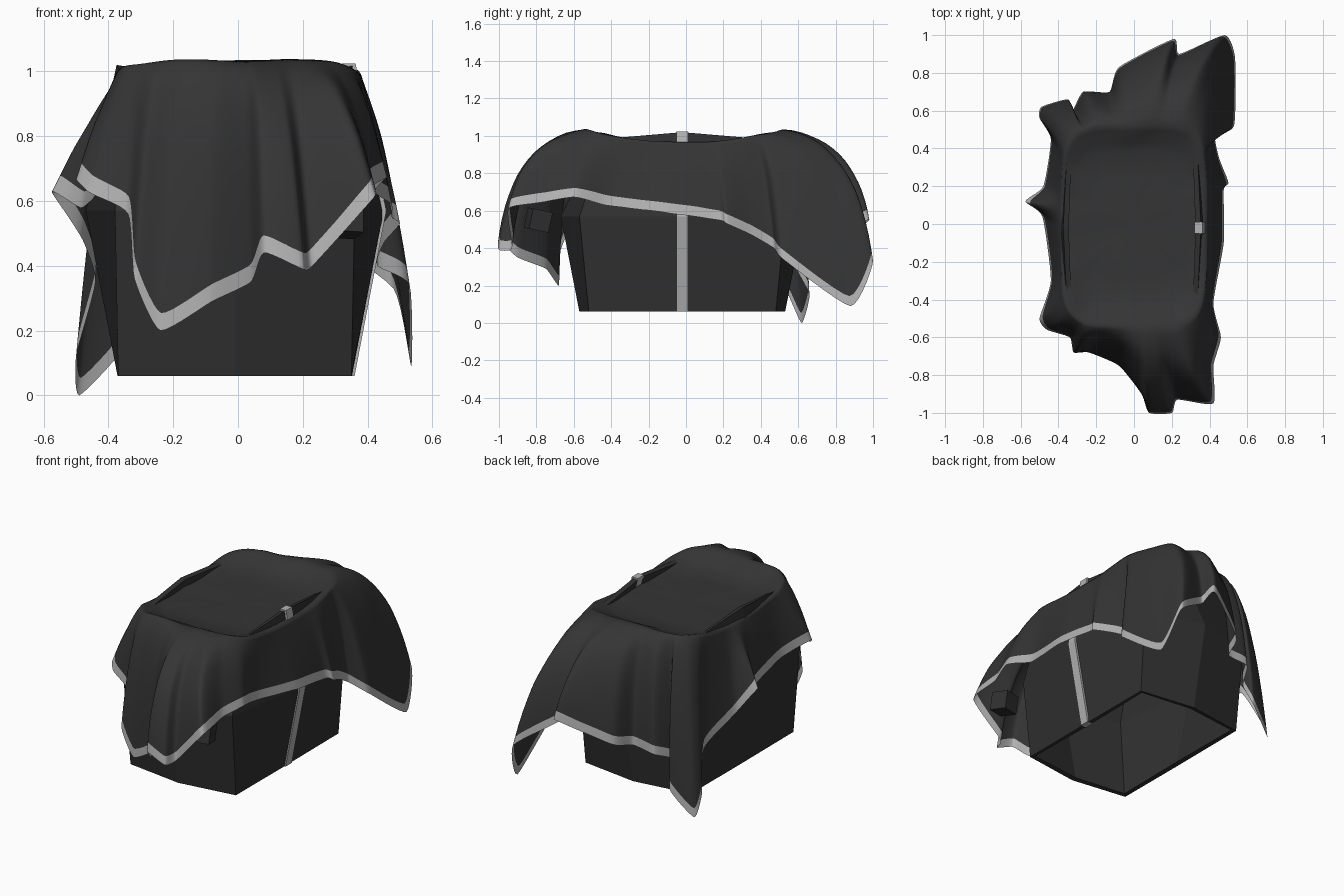
import bpy, bmesh, math
from mathutils import Vector, Matrix, noise

if "Cube" in bpy.data.objects:
    bpy.data.objects.remove(bpy.data.objects["Cube"])


def material(name, v):
    m = bpy.data.materials.new(name)
    m.diffuse_color = (v, v, v, 1)
    m.use_nodes = True
    m.node_tree.nodes["Principled BSDF"].inputs["Base Color"].default_value = m.diffuse_color
    return m


CLOTH = material("dark_cloth", 0.035)
TRIM = material("grey_trim", 0.45)
SHELL = material("dark_shell", 0.03)


def make(name, bm, mats):
    me = bpy.data.meshes.new(name)
    bm.normal_update()
    bm.to_mesh(me)
    bm.free()
    ob = bpy.data.objects.new(name, me)
    bpy.context.collection.objects.link(ob)
    for m in mats:
        me.materials.append(m)
    return ob


def bridge(bm, a, b, mat=0):
    n = len(a)
    for i in range(n):
        j = (i + 1) % n
        f = bm.faces.new((a[i], b[i], b[j], a[j]))
        f.material_index = mat
        f.smooth = True


# Faceted crate: open-bottomed, bulging at mid height
# level: z at corners, z at mid-sides, corner x, corner y, side x, end y
LEVELS = [(0.06, 0.06, 0.36, 0.50, 0.362, 0.55),
          (0.57, 0.57, 0.37, 0.55, 0.46, 0.65),
          (0.985, 1.02, 0.345, 0.41, 0.365, 0.46)]
CX, CY = -0.01, -0.02
bm = bmesh.new()
rings = []
for zc, zm, cx, cy, sx, ey in LEVELS:
    ze = min(zm, 0.97)
    pts = [(sx, 0, zm), (cx, cy, zc), (0, ey, ze), (-cx, cy, zc),
           (-sx, 0, zm), (-cx, -cy, zc), (0, -ey, ze), (cx, -cy, zc)]
    rings.append([bm.verts.new((x + CX, y + CY, z)) for x, y, z in pts])
for a, b in zip(rings, rings[1:]):
    bridge(bm, a, b)
for f in bm.faces:
    f.smooth = False
bmesh.ops.recalc_face_normals(bm, faces=bm.faces)
crate = make("crate", bm, [SHELL])
crate.modifiers.new("wall", "SOLIDIFY").thickness = 0.03

# Vertical strap on the right side of the crate
bm = bmesh.new()
cols = []
for d, y in ((0.008, -0.03), (0.008, 0.03), (-0.034, 0.03), (-0.034, -0.03)):
    cols.append([bm.verts.new((l[4] + CX + d, CY + y, l[1] + (0.004 if k == 2 else 0)))
                 for k, l in enumerate(LEVELS)])
for i in range(4):
    for k in range(2):
        a, b = cols[i], cols[(i + 1) % 4]
        bm.faces.new((a[k], b[k], b[k + 1], a[k + 1]))
for k in (0, 2):
    bm.faces.new([c[k] for c in cols])
bmesh.ops.recalc_face_normals(bm, faces=bm.faces)
make("side_strap", bm, [TRIM])

# Small block hanging under the front of the cloth
bm = bmesh.new()
bmesh.ops.create_cube(bm, size=0.11, matrix=Matrix.Translation((0.32, -0.79, 0.55))
                      @ Matrix.Rotation(math.radians(-12), 4, 'X')
                      @ Matrix.Rotation(math.radians(15), 4, 'Z'))
make("hanging_block", bm, [SHELL])

# Hem of the cloth, walked counter-clockwise from the front point
HEM = [(-.24, -.68, .20), (-.08, -.75, .29), (.04, -.90, .35), (.08, -1.0, .44),
       (.20, -1.0, .39), (.23, -.93, .40), (.42, -.95, .61), (.42, -.75, .65),
       (.46, -.60, .67), (.42, -.42, .63), (.475, -.10, .59), (.475, .18, .55),
       (.50, .22, .53), (.45, .35, .47), (.43, .47, .40), (.53, .52, .34),
       (.535, .88, .09), (.48, 1.0, .33), (.24, .90, .50), (.21, .98, .55),
       (-.08, .83, .42), (-.13, .70, .38), (-.27, .70, .36), (-.33, .59, .30),
       (-.35, .66, .15), (-.49, .62, .0), (-.50, .56, .12), (-.44, .45, .35),
       (-.48, .20, .48), (-.575, .12, .63), (-.485, .04, .58), (-.44, -.30, .62),
       (-.50, -.50, .67), (-.46, -.56, .63), (-.34, -.60, .56), (-.32, -.68, .36)]
SUB = 7


def spline(p, sub, k=0.28):
    out, n = [], len(p)
    for i in range(n):
        a, b, c, d = (Vector(p[(i + q) % n]) for q in (-1, 0, 1, 2))
        m0, m1 = (c - a) * k, (d - b) * k
        for s in range(sub):
            t = s / sub
            out.append(b * (2*t**3 - 3*t**2 + 1) + m0 * (t**3 - 2*t**2 + t)
                       + c * (3*t**2 - 2*t**3) + m1 * (t**3 - t**2))
    return out


hem = spline(HEM, SUB)
for p in hem:
    p.z = max(p.z, 0)
n = len(hem)
RX, RY = 0.385, 0.53

# Smooth, evenly advancing angles for the rim of the top
ang = [math.atan2(p.y / RY, p.x / RX) for p in hem]
for i in range(1, n):
    while ang[i] < ang[i - 1] - math.pi:
        ang[i] += 2 * math.pi
for _ in range(60):
    ang = [(ang[i - 1] - (2 * math.pi if i == 0 else 0) + 2 * ang[i]
            + ang[(i + 1) % n] + (2 * math.pi if i == n - 1 else 0)) / 4 for i in range(n)]


def rim_point(a, s=1.0):
    c, d = math.cos(a), math.sin(a)
    r = (abs(c) ** 5 + abs(d) ** 5) ** -0.2
    lift = 0.07 * min(1, abs(d * r)) ** 2
    z = 0.965 + lift * (0.0 if s < 0.75 else (s - 0.75) * 4)
    return Vector((c * r * RX * s, d * r * RY * s - 0.01, z)), abs(d * r)


# Draped cloth: sagging top, curved skirt, grey border
bm = bmesh.new()
rows = []
for s in (0.25, 0.5, 0.75, 0.83, 0.9, 0.95):
    rows.append([rim_point(a, s)[0] for a in ang])
STEPS = 14
skirt = [[] for _ in range(STEPS + 2)]
for a, h in zip(ang, hem):
    r, w = rim_point(a)
    w = min(1, w) ** 3
    d = h - r
    c = Vector((r.x + 0.5 * d.x, r.y + (0.5 + 0.35 * w) * d.y, 0.82 + 0.17 * w))
    tb = 1 - 0.055 / max(0.2, 2 * (h - c).length)
    ts = [tb * k / STEPS for k in range(STEPS + 1)] + [1]
    for k, t in enumerate(ts):
        skirt[k].append(r * (1 - t)**2 + c * 2 * t * (1 - t) + h * t * t)
rows += skirt
verts = []
for row in rows:
    vr = []
    for p in row:
        q = p.copy()
        fade = min(1, max(0, (p.z - 0.4) * 3))
        q.z += 0.008 * noise.noise(p * 7) * fade
        vr.append(bm.verts.new(q))
    verts.append(vr)
for k in range(len(verts) - 1):
    bridge(bm, verts[k], verts[k + 1], 1 if k == len(verts) - 2 else 0)
mid = bm.verts.new((0, 0, 0.965))
for i in range(n):
    bm.faces.new((mid, verts[0][i], verts[0][(i + 1) % n])).smooth = True
make("draped_cloth", bm, [CLOTH, TRIM])
